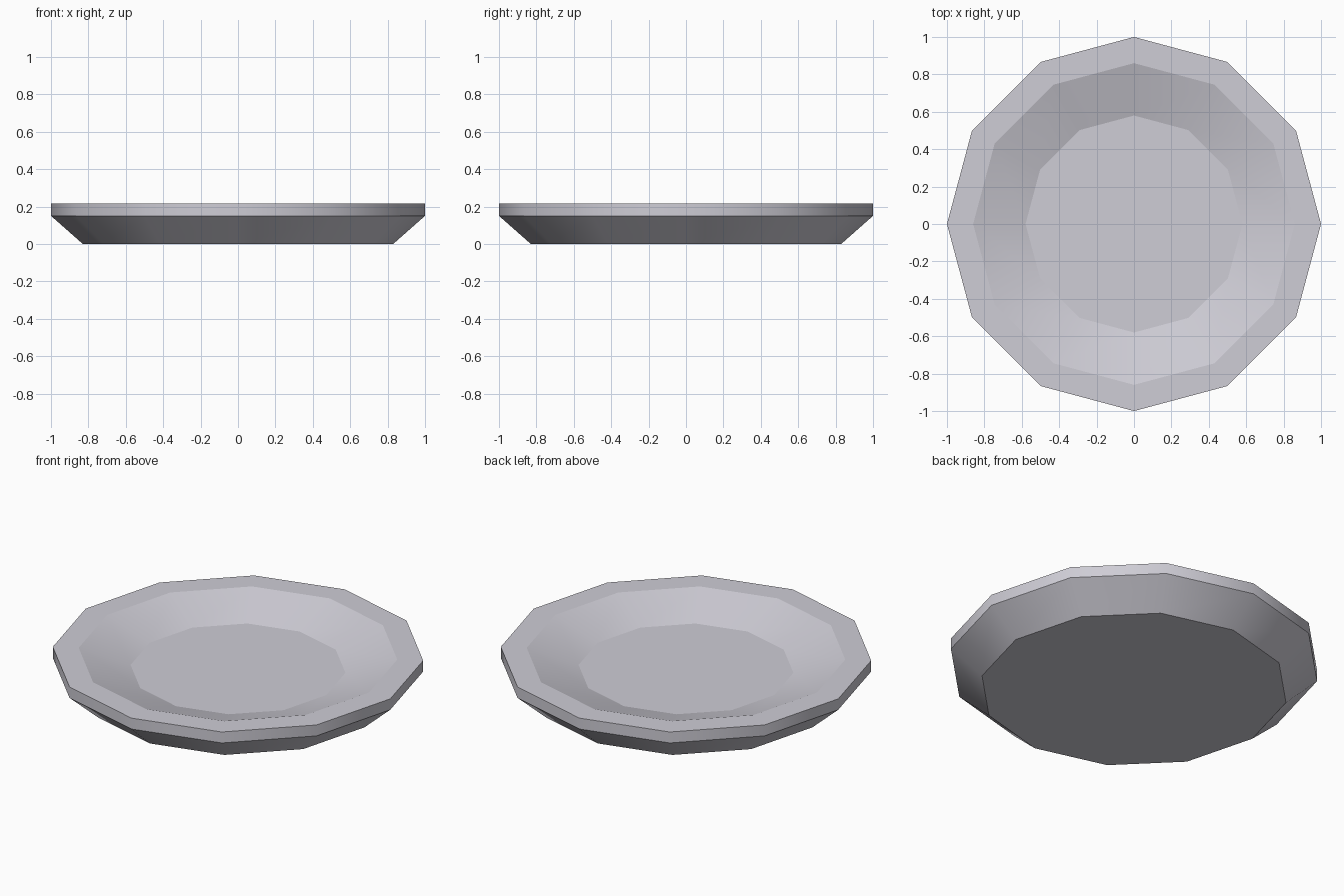
import bpy, bmesh, math

if "Cube" in bpy.data.objects:
    bpy.data.objects.remove(bpy.data.objects["Cube"])

SIDES = 12
# Profile (radius, height): underside edge, rim bottom, rim top, inner rim, floor edge
PROFILE = [(0.83, 0.0), (1.0, 0.15), (1.0, 0.215), (0.86, 0.215), (0.58, 0.125)]

mat = bpy.data.materials.new("pale grey ceramic")
mat.diffuse_color = (0.62, 0.61, 0.67, 1)
mat.use_nodes = True
mat.node_tree.nodes["Principled BSDF"].inputs["Base Color"].default_value = mat.diffuse_color

# Plate: twelve-sided rings joined along the profile
bm = bmesh.new()
rings = []
for r, z in PROFILE:
    rings.append([bm.verts.new((r * math.cos(2 * math.pi * i / SIDES),
                                r * math.sin(2 * math.pi * i / SIDES), z))
                  for i in range(SIDES)])
for a, b in zip(rings, rings[1:]):
    for i in range(SIDES):
        j = (i + 1) % SIDES
        bm.faces.new((a[i], a[j], b[j], b[i]))
bm.faces.new(rings[0][::-1])   # underside
bm.faces.new(rings[-1])        # eating surface

# Smooth around the plate, crisp along every ring
for f in bm.faces:
    f.smooth = True
for ring in rings:
    for i in range(SIDES):
        bm.edges.get((ring[i], ring[(i + 1) % SIDES])).smooth = False

mesh = bpy.data.meshes.new("plate")
bm.to_mesh(mesh)
bm.free()
mesh.materials.append(mat)
bpy.context.collection.objects.link(bpy.data.objects.new("plate", mesh))
